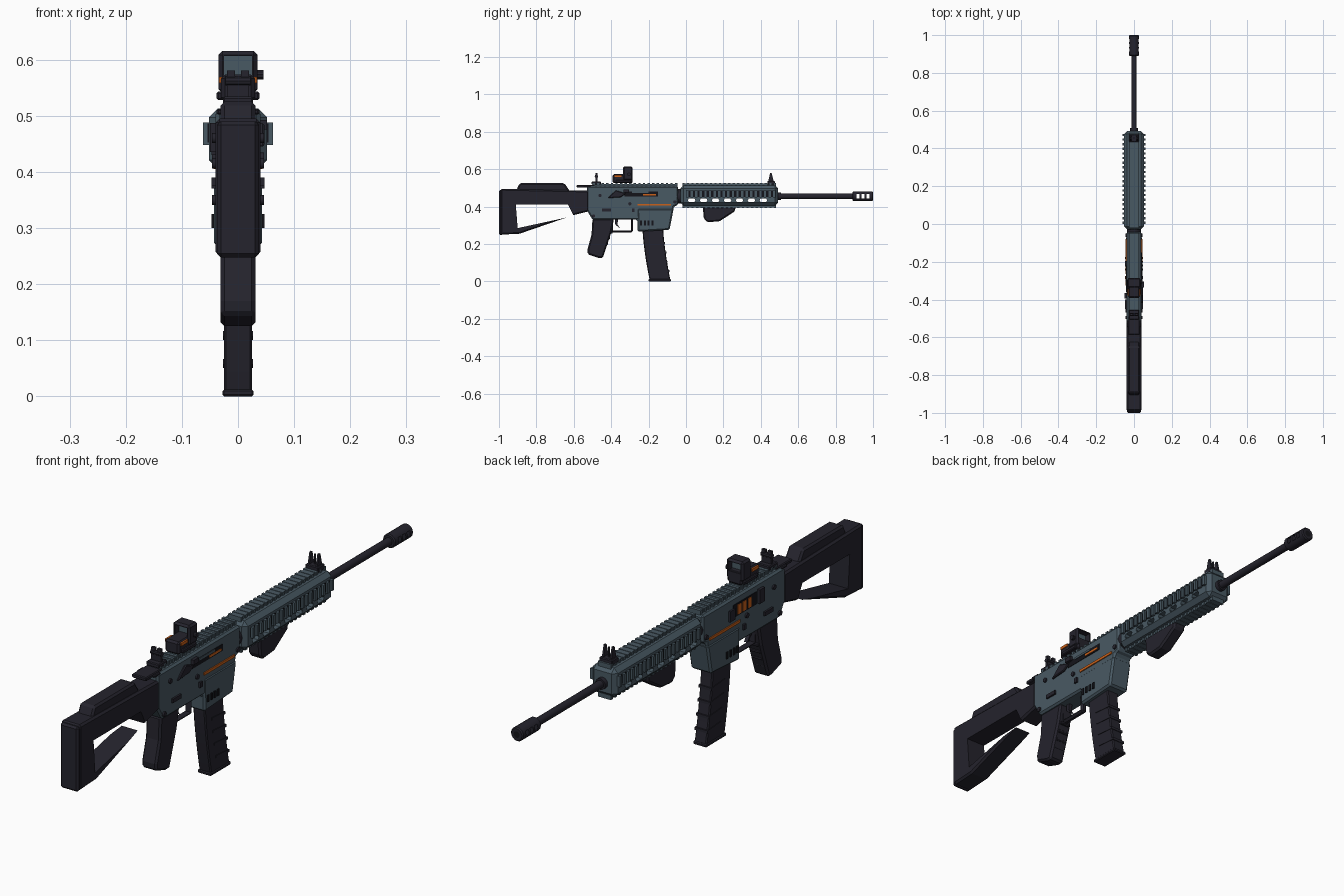
import bpy, bmesh, math
from mathutils import Matrix, Vector

cube = bpy.data.objects.get("Cube")
if cube:
    bpy.data.objects.remove(cube, do_unlink=True)


def material(name, red, green, blue):
    mat = bpy.data.materials.new(name)
    mat.use_nodes = True
    mat.diffuse_color = (red, green, blue, 1)
    shader = next(n for n in mat.node_tree.nodes if n.type == 'BSDF_PRINCIPLED')
    shader.inputs["Base Color"].default_value = mat.diffuse_color
    return mat


DARK = material("charcoal polymer", .018, .017, .026)
BLACK = material("black recess", .007, .007, .01)
SLATE = material("slate metal", .066, .1, .125)
ORANGE = material("orange accent", .6, .12, .01)

# Shared levels, widths and edge sizes
BORE = .455
BODY_TOP = .51
RAIL_TOP = .525
BODY_HALF = .04
GUARD_HALF = .052
RAIL_HALF = .027
PITCH = .0245
THIN = .004
CRISP = .003
SOFT = .007
SIDES = (("left", 1), ("right", -1))


def finish(name, bm, mat, bevel):
    bmesh.ops.recalc_face_normals(bm, faces=bm.faces)
    mesh = bpy.data.meshes.new(name)
    bm.to_mesh(mesh)
    bm.free()
    mesh.materials.append(mat)
    part = bpy.data.objects.new(name, mesh)
    bpy.context.collection.objects.link(part)
    if bevel:
        modifier = part.modifiers.new("Bevel", 'BEVEL')
        modifier.width = bevel
        modifier.segments = 1
        modifier.limit_method = 'ANGLE'
    return part


def extrude(name, profile, start, end, mat, bevel=0):
    """Extrude a (y, z) profile across x from start to end."""
    bm = bmesh.new()
    face = bm.faces.new([bm.verts.new((start, y, z)) for y, z in profile])
    new = bmesh.ops.extrude_face_region(bm, geom=[face])["geom"]
    verts = [v for v in new if isinstance(v, bmesh.types.BMVert)]
    bmesh.ops.translate(bm, verts=verts, vec=(end - start, 0, 0))
    return finish(name, bm, mat, bevel)


def prism(name, half, profile, mat=DARK, bevel=0):
    return extrude(name, profile, -half, half, mat, bevel)


def rectangle(back, front, low, high):
    return [(back, low), (front, low), (front, high), (back, high)]


def box(name, half, y, z, mat=DARK, bevel=0):
    return prism(name, half, rectangle(*y, *z), mat, bevel)


def plate(name, side, y, z, mat=DARK, out=THIN, surface=BODY_HALF, bevel=0):
    """A raised plate on one side surface."""
    return extrude(name, rectangle(*y, *z), side * (surface - THIN / 2),
                   side * (surface + out), mat, bevel)


def cylinder(name, axis, center, radius, length, mat=DARK, segments=16, bevel=0):
    bm = bmesh.new()
    turn = Vector((0, 0, 1)).rotation_difference(Vector(axis)).to_matrix().to_4x4()
    bmesh.ops.create_cone(bm, cap_ends=True, segments=segments, radius1=radius, radius2=radius,
                          depth=length, matrix=Matrix.Translation(center) @ turn)
    part = finish(name, bm, mat, bevel)
    bpy.context.view_layer.objects.active = part
    part.select_set(True)
    bpy.ops.object.shade_smooth_by_angle(angle=math.radians(35))
    part.select_set(False)
    return part


def repeat(part, count, step):
    modifier = part.modifiers.new("Array", 'ARRAY')
    modifier.count = count
    modifier.use_relative_offset = False
    modifier.use_constant_offset = True
    modifier.constant_offset_displace = (0, step, 0)
    return part


def cut(part, cutter):
    modifier = part.modifiers.new("Cut", 'BOOLEAN')
    modifier.operation = 'DIFFERENCE'
    modifier.solver = 'EXACT'
    modifier.object = cutter
    cutter.hide_render = True
    cutter.hide_set(True)


def rail(name, start, count, z):
    """A toothed rail on the centre line."""
    middle = sum(z) / 2
    box(name + "_bed", RAIL_HALF - THIN, (start, start + count * PITCH - PITCH / 2),
        (middle - SOFT, middle + SOFT), SLATE)
    repeat(box(name + "_tooth", RAIL_HALF, (start, start + PITCH / 2), z, SLATE), count, PITCH)


# Stock with opening, cheek rest and butt pad
stock = prism("stock", BODY_HALF, [(-.99, .25), (-.89, .255), (-.6, .355), (-.52, .375),
                                   (-.52, .485), (-.99, .495)], DARK, SOFT)
cut(stock, prism("stock_opening_cutter", .1, [(-.9, .285), (-.6, .35), (-.63, .41), (-.91, .41)]))
prism("cheek_rest", .031, [(-.91, .48), (-.62, .48), (-.65, .525), (-.89, .525)], DARK, SOFT)
box("butt_pad", .037, (-1, -.98), (.247, .49), DARK, SOFT)

# Receiver, magazine well and top rail
prism("receiver", BODY_HALF, [(-.53, .38), (-.5, .33), (-.26, .33), (-.255, .27), (-.09, .28),
                              (-.065, .4), (-.042, .41), (-.042, BODY_TOP), (-.53, BODY_TOP)],
      SLATE, SOFT)
prism("magazine_well", .043, [(-.258, .266), (-.088, .276), (-.066, .39), (-.26, .39)], SLATE, SOFT)
rail("receiver_rail", -.5, 19, (.505, RAIL_TOP))

# Receiver details on both sides
for tag, side in SIDES:
    plate(tag + "_accent_line", side, (-.26, -.08), (.405, .415), ORANGE)
    repeat(plate(tag + "_well_slot", side, (-.245, -.235), (.3, .325), BLACK, surface=.043), 4, .02)
    plate(tag + "_catch", side, (-.29, -.275), (.37, .39), out=SOFT)
    plate(tag + "_selector", side, (-.45, -.4), (.375, .39), out=SOFT)
    for y, z in ((-.495, .35), (-.3, .415), (-.06, .425), (-.46, .46)):
        cylinder(tag + "_pin", (1, 0, 0), (side * BODY_HALF, y, z), .009, .012, segments=12)

# Bolt slot and charging lever
plate("bolt_slot", 1, (-.33, -.15), (.455, .48), BLACK, THIN / 2)
plate("bolt_accent", 1, (-.23, -.16), (.46, .468), ORANGE)
plate("bolt_cover", 1, (-.29, -.2), (.472, .48), SLATE)
extrude("forward_lever", [(-.42, .445), (-.35, .45), (-.32, .47), (-.375, .487)],
        BODY_HALF - CRISP, BODY_HALF + SOFT, DARK, CRISP)
plate("lever_knob", 1, (-.335, -.305), (.475, .492), out=.012)

# Ejection port with cartridges
plate("ejection_port", -1, (-.36, -.22), (.435, .482), BLACK, THIN / 2)
repeat(plate("cartridge", -1, (-.325, -.305), (.44, .476), ORANGE), 3, .03)
plate("port_deflector", -1, (-.395, -.365), (.435, .487), out=.01)
plate("bolt_release", -1, (-.225, -.195), (.43, .47), out=SOFT)

# Charging handle
box("charging_handle", .03, (-.585, -.49), (.502, .516), DARK, CRISP)
box("charging_handle_latch", .038, (-.545, BODY_TOP - 1.02), (.502, .512), DARK, CRISP)

# Handguard with vents and rails on all four sides
handguard = box("handguard", GUARD_HALF, (-.03, .492), (.405, .513), SLATE, .016)
vent = prism("vent_cutter", .1, [(.015, .424), (.045, .424), (.05, .434), (.045, .443),
                                 (.015, .443), (.01, .434)])
cut(handguard, repeat(vent, 7, .064))
cylinder("handguard_collar", (0, 1, 0), (0, -.035, BORE), .038, .04)
rail("top_rail", -.02, 21, (.508, RAIL_TOP))
rail("bottom_rail", -.02, 21, (.393, .41))
for tag, side in SIDES:
    plate(tag + "_rail_bed", side, (0, .475), (.452, .486), BLACK, THIN / 2, GUARD_HALF)
    tooth = plate(tag + "_rail_tooth", side, (0, PITCH / 2), (.448, .488), SLATE, .01, GUARD_HALF)
    repeat(tooth, 20, PITCH)

# Barrel and muzzle with side openings
cylinder("barrel", (0, 1, 0), (0, .69, BORE), .0145, .43)
cylinder("barrel_collar", (0, 1, 0), (0, .497, BORE), .021, .02)
muzzle = cylinder("muzzle", (0, 1, 0), (0, .945, BORE), .026, .11, bevel=THIN)
slot = box("muzzle_slot_cutter", .1, (.912, .928), (BORE - .012, BORE + .012))
cut(muzzle, repeat(slot, 3, .026))
cylinder("muzzle_bore", (0, 1, 0), (0, .995, BORE), .012, .0102, BLACK)

# Angled foregrip
prism("foregrip", .026, [(.09, .4), (.265, .4), (.262, .375), (.18, .322), (.115, .316),
                         (.095, .335)], DARK, SOFT)

# Pistol grip with ridges
prism("grip", .031, [(-.5, .335), (-.385, .335), (-.4, .26), (-.445, .125), (-.465, .125),
                     (-.525, .145), (-.527, .17), (-.505, .25)], DARK, SOFT)
for i in range(4):
    y, z = PITCH / 2 * i - .43, .165 + .03 * i
    box("grip_ridge", .022, (y - .03, y), (z, z + .012), DARK, CRISP)

# Trigger and guard
guard = box("trigger_guard", .012, (-.4, -.284), (.262, .34), DARK, SOFT)
cut(guard, box("guard_cutter", .1, (-.391, -.293), (.271, .4)))
prism("trigger", SOFT, [(-.38, .335), (-.362, .335), (-.367, .305), (-.352, .284), (-.378, .303)])


def curve(z):
    """Forward sweep of the magazine at a height."""
    return .04 * (1 - z / .29) ** 1.5


# Curved magazine with ribs and floor plate
heights = [THIN + .04 * i for i in range(8)]
prism("magazine", .025, [(curve(z) - .233, z) for z in heights if z < .29] +
      [(curve(z) - .122, z) for z in reversed(heights) if z < .29], DARK, THIN)
for z in (.05, .1, .15, .2):
    y = curve(z) - .119
    prism("magazine_rib", .027, [(y - .08, z + SOFT), (y, z), (y, z + .01), (y - .08, z + .016)])
box("magazine_floor", .028, (-.2, -.08), (0, .012), DARK, CRISP)

# Reflex sight
box("sight_clamp", .038, (-.375, -.295), (.528, .543), DARK, CRISP)
box("sight_body", .03, (-.392, -.285), (.525, .573), DARK, SOFT)
hood = box("sight_hood", .035, (-.337, -.285), (.54, .615), DARK, SOFT)
cut(hood, box("hood_cutter", .025, (-.5, -.1), (.571, .606), BLACK))
box("sight_lens", .027, (-.313, -.308), (.568, .608), SLATE)
cylinder("sight_knob", (1, 0, 0), (.037, -.305, .573), .009, .016, segments=10)
for tag, side in SIDES:
    plate(tag + "_sight_button", side, (-.382, -.345), (.558, .569), ORANGE, surface=.03)

# Iron sights
box("rear_sight_base", RAIL_HALF, (-.505, -.455), (.518, .534), DARK, CRISP)
rear = box("rear_sight", .02, (-.484, -.474), (RAIL_TOP, .581))
cut(rear, box("rear_notch_cutter", .005, (-.5, -.46), (.568, .6)))
cylinder("rear_sight_drum", (1, 0, 0), (0, -.479, .562), .009, .044, segments=10)
box("front_sight_base", RAIL_HALF, (.435, .475), (.518, .538), DARK, CRISP)
for tag, side in SIDES:
    extrude(tag + "_front_sight_wing", [(.438, .53), (.47, .53), (.458, .58), (.45, .58)],
            side * .013, side * .02, DARK)
cylinder("front_sight_post", (0, 0, 1), (0, .455, .55), THIN, .05, segments=8)
